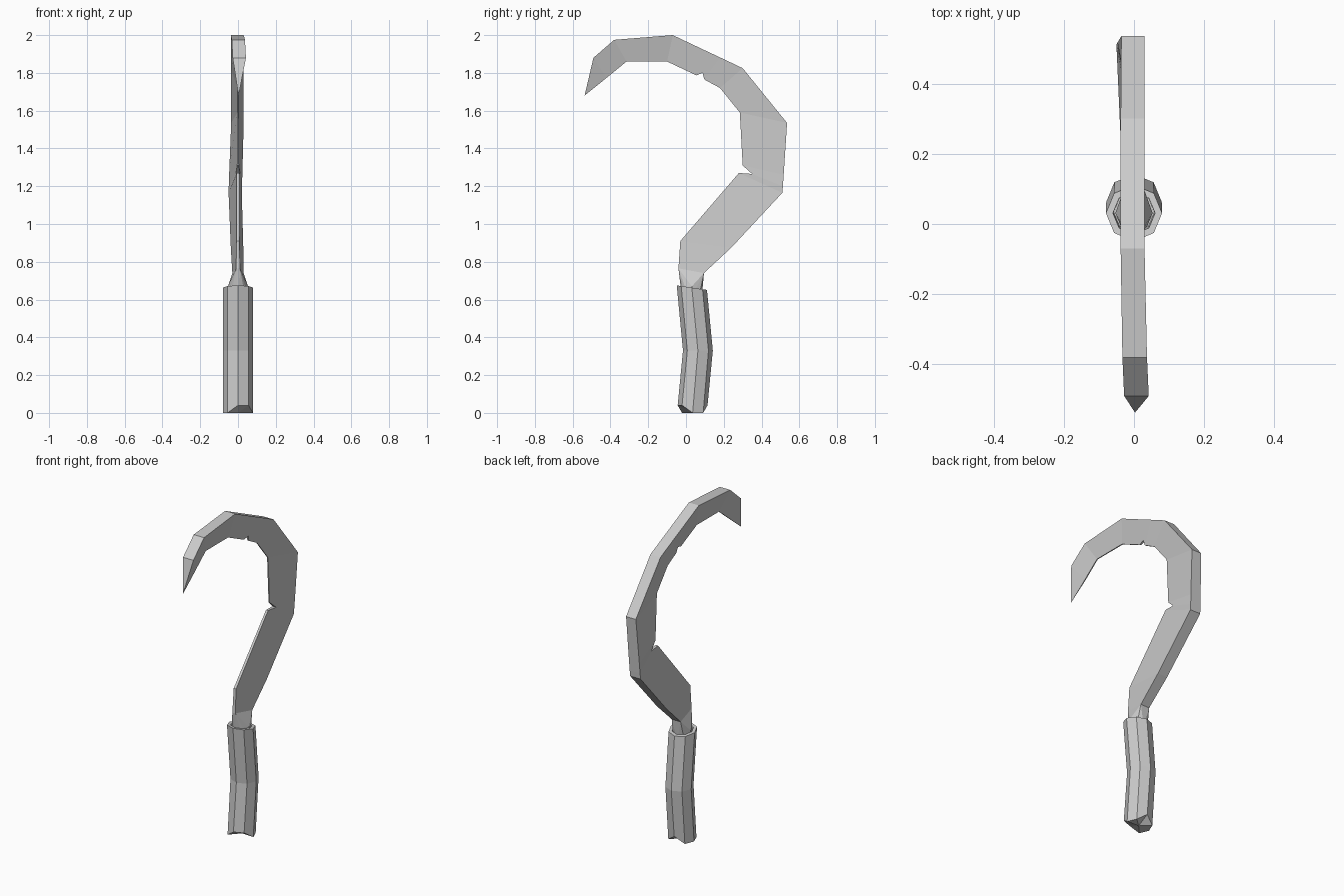
import bpy, bmesh, math

cube = bpy.data.objects.get("Cube")
if cube:
    bpy.data.objects.remove(cube, do_unlink=True)

steel = bpy.data.materials.new("plain grey")
steel.use_nodes = True
GREY = (0.6, 0.6, 0.6, 1)
steel.diffuse_color = GREY
steel.node_tree.nodes["Principled BSDF"].inputs["Base Color"].default_value = GREY


def finish(bm, name):
    bmesh.ops.recalc_face_normals(bm, faces=bm.faces[:])
    mesh = bpy.data.meshes.new(name)
    bm.to_mesh(mesh)
    bm.free()
    mesh.materials.append(steel)
    obj = bpy.data.objects.new(name, mesh)
    bpy.context.collection.objects.link(obj)
    return obj


def bridge(bm, a, b):
    n = len(a)
    for i in range(n):
        j = (i + 1) % n
        bm.faces.new((a[i], a[j], b[j], b[i]))


def octagon(bm, r, cy, height):
    """Eight-sided ring; height gives z from the ring direction."""
    ring = []
    for k in range(8):
        c, s = math.cos(k * math.pi / 4), math.sin(k * math.pi / 4)
        ring.append(bm.verts.new((r * c, cy + r * s, height(c, s))))
    return ring


# Handle: bent octagonal grip with a chipped butt and a hollow top
bm = bmesh.new()


def butt(c, s):
    return 0.04 if abs(s) > 0.9 or (c > 0.5 and s < -0.5) else 0.0


rings = [
    octagon(bm, 0.079, 0.035, butt),
    octagon(bm, 0.079, 0.063, lambda c, s: 0.33),
    octagon(bm, 0.08, 0.031, lambda c, s: 0.663 - 0.012 * s),
    octagon(bm, 0.06, 0.031, lambda c, s: 0.663 - 0.009 * s),
    octagon(bm, 0.058, 0.034, lambda c, s: 0.62),
]
for lower, upper in zip(rings, rings[1:]):
    bridge(bm, lower, upper)
bm.faces.new(rings[-1])
centre = bm.verts.new((0, 0.04, 0))
for i in range(8):
    bm.faces.new((rings[0][i], rings[0][(i + 1) % 8], centre))
finish(bm, "handle")

# Blade rows: inner y, z, half width; spine y, z, half width, spine x
rows = [
    (-0.04, 0.765, 0.010, 0.095, 0.74, 0.030, 0),
    (-0.03, 0.91, 0.008, 0.24, 0.875, 0.033, -0.005),
    (0.28, 1.27, 0.007, 0.51, 1.165, 0.035, -0.015),
    (0.35, 1.265, 0.012, 0.513, 1.20, 0.035, -0.014),
    (0.30, 1.31, 0.004, 0.517, 1.26, 0.035, -0.012),
    (0.285, 1.59, 0.003, 0.535, 1.535, 0.033, -0.003),
    (0.18, 1.72, 0.003, 0.30, 1.825, 0.034, -0.004),
    (0.097, 1.765, 0.003, 0.18, 1.882, 0.034, -0.004),
    (0.088, 1.80, 0.008, 0.15, 1.896, 0.034, -0.004),
    (0.055, 1.787, 0.003, 0.12, 1.91, 0.034, -0.004),
    (-0.10, 1.86, 0.003, -0.07, 2.0, 0.034, -0.004),
    (-0.315, 1.86, 0.003, -0.38, 1.975, 0.035, 0.002),
    (-0.42, 1.774, 0.003, -0.49, 1.88, 0.035, 0.007),
]
bm = bmesh.new()
sections = []
for iy, iz, iw, oy, oz, ow, ox in rows:
    sections.append([bm.verts.new(p) for p in (
        (-iw, iy, iz), (iw, iy, iz), (ox + ow, oy, oz), (ox - ow, oy, oz))])
for a, b in zip(sections, sections[1:]):
    bridge(bm, a, b)
bm.faces.new(sections[0])
tip = bm.verts.new((0.003, -0.537, 1.68))
last = sections[-1]
for i in range(4):
    bm.faces.new((last[i], last[(i + 1) % 4], tip))
base = [v.co.copy() for v in sections[0]]
finish(bm, "hooked_blade")

# Tang: hull from the socket up to the foot of the blade
bm = bmesh.new()
for z in (0.615, 0.67):
    octagon(bm, 0.053, 0.031, lambda c, s: z)
for p in base:
    bm.verts.new(p)
bmesh.ops.convex_hull(bm, input=bm.verts[:])
bmesh.ops.dissolve_limit(bm, angle_limit=0.02, verts=bm.verts[:], edges=bm.edges[:])
finish(bm, "tang")
